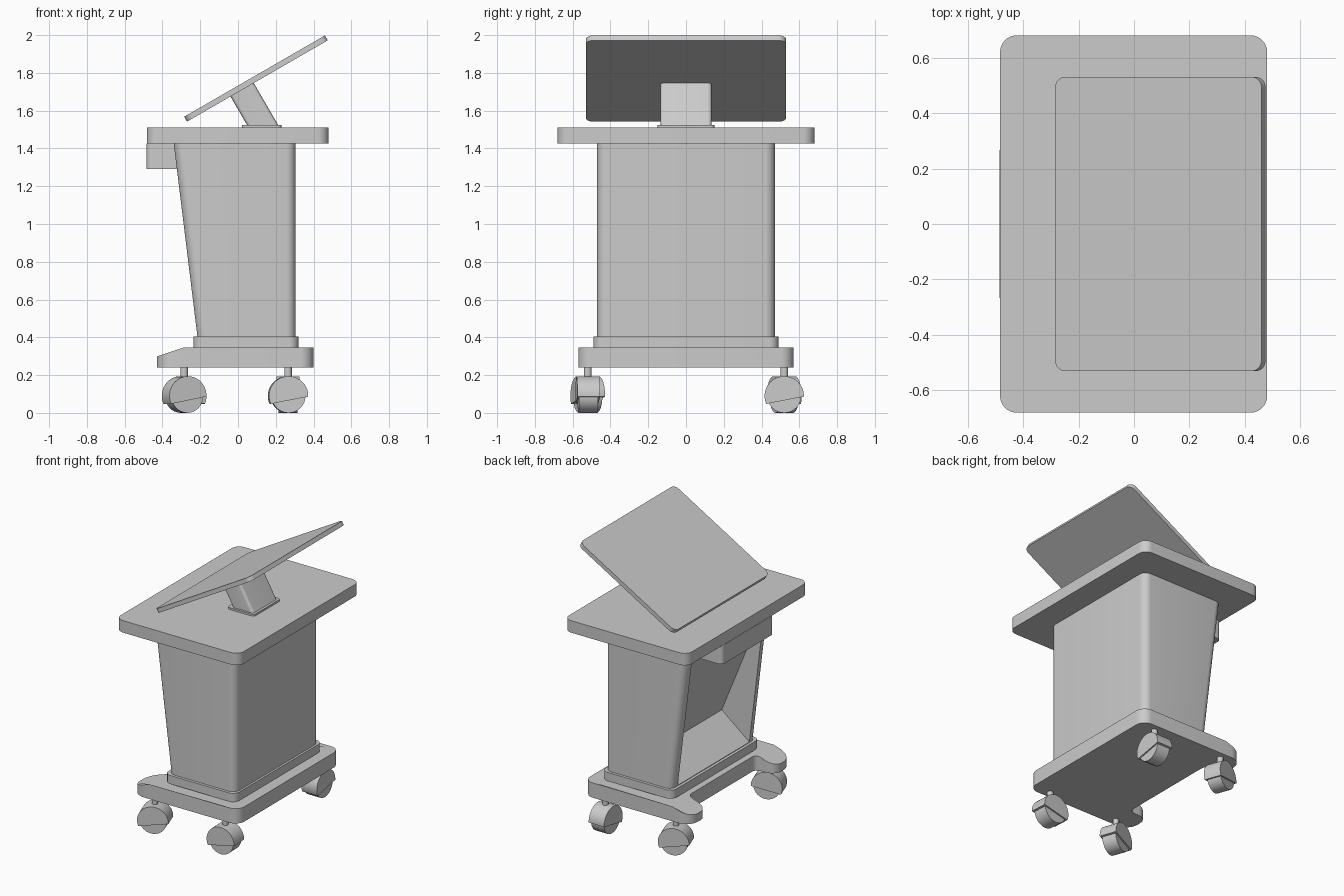
import bpy, bmesh
from math import radians, sin, cos
from mathutils import Matrix, Vector

cube = bpy.data.objects.get("Cube")
if cube:
    bpy.data.objects.remove(cube, do_unlink=True)

grey = bpy.data.materials.new("light_grey")
grey.use_nodes = True
grey.diffuse_color = (0.6, 0.6, 0.6, 1)
grey.node_tree.nodes["Principled BSDF"].inputs["Base Color"].default_value = (0.6, 0.6, 0.6, 1)

UPRIGHT = Matrix.Rotation(radians(90), 4, 'X')  # profile (x, z), extruded along -y


def rounded(corners, steps=8):
    """Counter-clockwise outline from (x, y, radius) corners, with round fillets."""
    out = []
    for i, (x, y, r) in enumerate(corners):
        p = Vector((x, y))
        a = (Vector(corners[i - 1][:2]) - p).normalized()
        b = (Vector(corners[(i + 1) % len(corners)][:2]) - p).normalized()
        if r == 0:
            out.append(p)
            continue
        centre = p + (a + b) * r  # right-angled corners
        for k in range(steps + 1):
            t = radians(90) * k / steps
            out.append(centre - b * r * cos(t) - a * r * sin(t))
    return out


def box_outline(x0, x1, y, r_back, r_front=None):
    f = r_back if r_front is None else r_front
    return rounded([(x0, -y, f), (x1, -y, r_back), (x1, y, r_back), (x0, y, f)])


def smooth(ob):
    bpy.ops.object.select_all(action='DESELECT')
    ob.select_set(True)
    bpy.context.view_layer.objects.active = ob
    bpy.ops.object.shade_smooth_by_angle(angle=radians(30))


def prism(name, outline, z0, z1, matrix=Matrix(), edit=None):
    """Extrude an outline from z0 to z1, then place it with a matrix."""
    bm = bmesh.new()
    low = [bm.verts.new((p[0], p[1], z0)) for p in outline]
    high = [bm.verts.new((p[0], p[1], z1)) for p in outline]
    bm.faces.new(low[::-1])
    bm.faces.new(high)
    n = len(low)
    for i in range(n):
        j = (i + 1) % n
        bm.faces.new((low[i], low[j], high[j], high[i]))
    if edit:
        edit(bm)
    bm.transform(matrix)
    bmesh.ops.recalc_face_normals(bm, faces=bm.faces)
    mesh = bpy.data.meshes.new(name)
    bm.to_mesh(mesh)
    bm.free()
    mesh.materials.append(grey)
    ob = bpy.data.objects.new(name, mesh)
    bpy.context.collection.objects.link(ob)
    smooth(ob)
    return ob


# Base with two toes whose tops slope down
def slope_toes(bm):
    bmesh.ops.bisect_plane(bm, geom=bm.verts[:] + bm.edges[:] + bm.faces[:],
                           plane_co=(-0.29, 0, 0), plane_no=(1, 0, 0))
    for v in bm.verts:
        if v.co.z > 0.3 and v.co.x < -0.29:
            v.co.z -= (-0.29 - v.co.x) * 0.33


half = [(-0.28, -0.38, 0.04), (-0.43, -0.38, 0.07), (-0.43, -0.57, 0.09), (0.4, -0.57, 0.07)]
other = [(x, -y, r) for x, y, r in reversed(half)]
prism("base", rounded(half + other), 0.24, 0.345, edit=slope_toes)
prism("plinth", box_outline(-0.235, 0.32, 0.49, 0.05), 0.345, 0.405)


# Cabinet body, leaning outwards on the open side
def lean(bm):
    for v in bm.verts:
        if v.co.z > 1 and v.co.x < 0:
            v.co.x -= 0.125


body = prism("cabinet_body", box_outline(-0.215, 0.305, 0.47, 0.05), 0.405, 1.425, edit=lean)

# Wedge-shaped knee recess
recess = [(-0.4, 0.264), (0, 0.58), (-0.4, 1.559)]
cutter = prism("recess_cutter", recess, -0.4, 0.4, UPRIGHT)
cutter.hide_render = True
cut = body.modifiers.new("recess", 'BOOLEAN')
cut.operation = 'DIFFERENCE'
cut.solver = 'EXACT'
cut.object = cutter
bpy.context.view_layer.objects.active = body
bpy.ops.object.modifier_apply(modifier=cut.name)
bpy.data.objects.remove(cutter, do_unlink=True)
smooth(body)

# Drawer and worktop
prism("drawer", box_outline(-0.485, -0.27, 0.29, 0, 0.03), 1.29, 1.425)
prism("worktop", box_outline(-0.483, 0.48, 0.68, 0.06), 1.425, 1.51)

# Tilted screen on a leaning neck
tilt = Matrix.Translation((0.095, 0, 1.77)) @ Matrix.Rotation(radians(-30), 4, 'Y')
prism("screen", box_outline(-0.43, 0.43, 0.53, 0.04), -0.015, 0.015, tilt)
prism("neck_plate", box_outline(0.02, 0.23, 0.15, 0.02), 1.51, 1.523)


def lean_neck(bm):
    for v in bm.verts:
        if v.co.z > 1.6:
            v.co.z = 1.68 + (v.co.x - 0.05) * 0.43
            v.co.x -= 0.58 * (v.co.z - 1.52)


prism("neck", box_outline(0.05, 0.215, 0.135, 0.02), 1.52, 1.7, edit=lean_neck)


# Swivel casters: stem, wheel and tilted half-round hood
def circle(r, start=0, end=360, n=32):
    span = end - start
    count = n if span == 360 else n + 1
    return [(r * cos(radians(start + span * i / n)), r * sin(radians(start + span * i / n)))
            for i in range(count)]


def caster(name, x, y, turn):
    place = Matrix.Translation((x, y, 0.09)) @ Matrix.Rotation(radians(turn), 4, 'Z')
    prism(name + "_stem", circle(0.02, n=16), 0.09, 0.155, place)
    prism(name + "_wheel", circle(0.09), -0.05, 0.05, place @ UPRIGHT)
    prism(name + "_hood", circle(0.104, -2, 204), -0.06, 0.06, place @ UPRIGHT)


caster("caster_right_toe", -0.285, -0.52, 20)
caster("caster_left_toe", -0.285, 0.52, 200)
caster("caster_right_heel", 0.265, -0.52, 3)
caster("caster_left_heel", 0.265, 0.52, 90)
